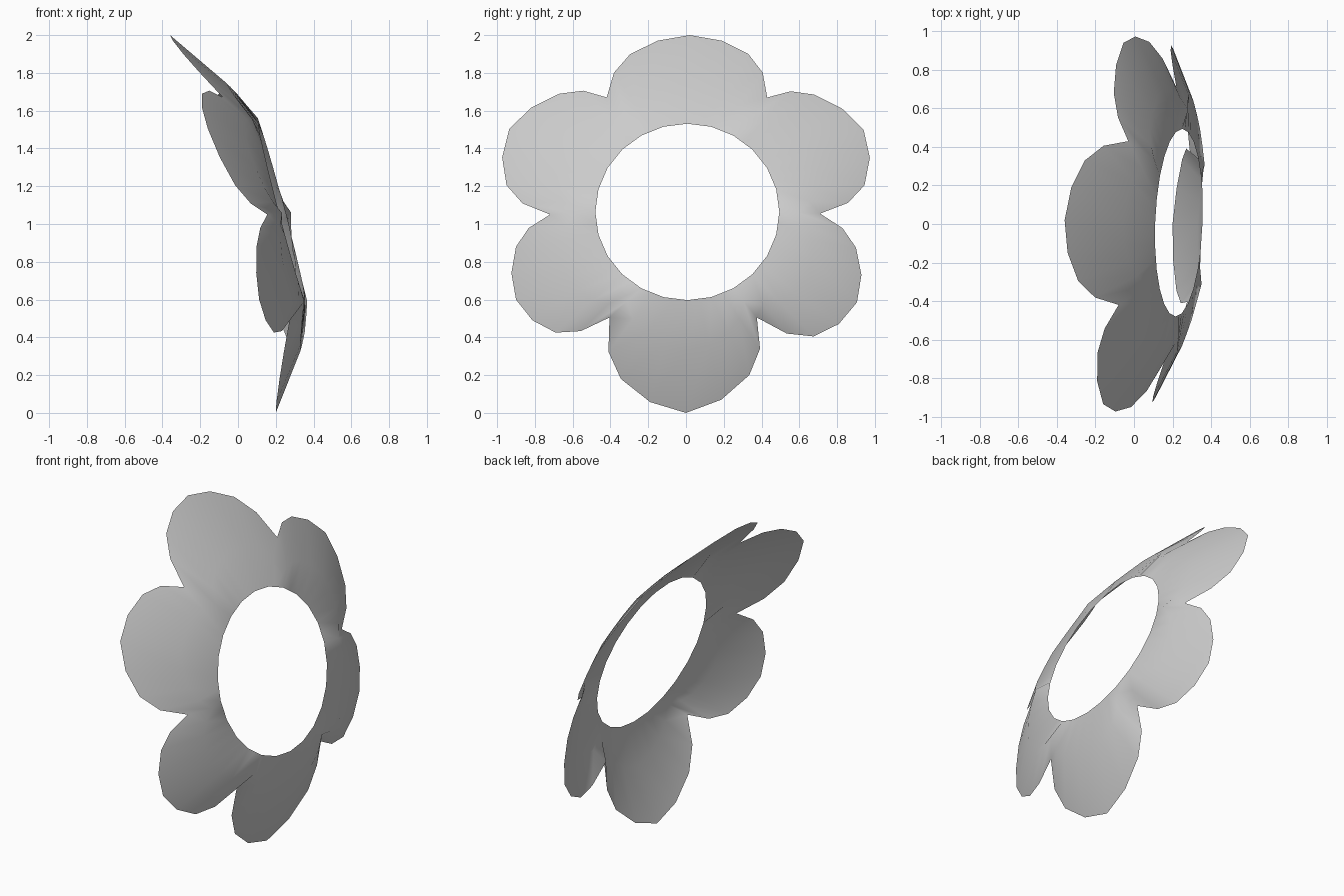
import bpy, bmesh, math
from mathutils import Vector

if "Cube" in bpy.data.objects:
    bpy.data.objects.remove(bpy.data.objects["Cube"])

# Each petal rim: starting notch, shoulder, tip, shoulder (x, y, z)
petals = [
    [(-.08, -.42, 1.67), (-.29, -.295, 1.9), (-.36, .02, 2.0), (-.255, .33, 1.9)],
    [(-.03, .43, 1.67), (-.105, .68, 1.685), (-.055, .94, 1.5), (.08, .945, 1.205)],
    [(.22, .71, 1.055), (.19, .90, .875), (.205, .905, .585), (.255, .675, .405)],
    [(.29, .375, .505), (.25, .335, .20), (.20, 0, 0), (.22, -.345, .18)],
    [(.275, -.405, .505), (.19, -.69, .425), (.112, -.90, .60), (.098, -.90, .88)],
    [(.155, -.72, 1.05), (-.015, -.95, 1.205), (-.16, -.935, 1.505), (-.19, -.67, 1.69)],
]


def petal_rim(a, b, c, d, e):
    """Round the five control points into eight rim segments."""
    return [a, (3*a + 6*b - c) / 8, b, (9*(b + c) - a - d) / 16,
            c, (9*(c + d) - b - e) / 16, d, (3*e + 6*d - c) / 8]


def hole_point(i):
    """Tilted 24-sided centre opening; odd columns sit mid-side."""
    if i % 2:
        return (hole_point(i - 1) + hole_point(i + 1)) / 2
    t = math.radians(-30 + i * 7.5)
    y, z = .007 + .487 * math.sin(t), 1.064 + .467 * math.cos(t)
    return Vector((.2325 - .263 * (z - 1.064) + .035 * y, y, z))


rim = []
for k, p in enumerate(petals):
    ctrl = [Vector(v) for v in p + [petals[(k + 1) % 6][0]]]
    rim += petal_rim(*ctrl)
n = len(rim)
hole = [hole_point(i) for i in range(n)]

# Fold ring bulges forward between the opening and the rim
fold = [h.lerp(r, .45) + Vector((.045, 0, 0)) for h, r in zip(hole, rim)]

bm = bmesh.new()
rings = [[bm.verts.new(v) for v in ring] for ring in (hole, fold, rim)]
for a, b in zip(rings, rings[1:]):
    for i in range(n):
        j = (i + 1) % n
        bm.faces.new((a[i], b[i], b[j], a[j]))
bmesh.ops.recalc_face_normals(bm, faces=bm.faces)
# Petal fronts face +x
if sum(f.normal.x for f in bm.faces) < 0:
    bmesh.ops.reverse_faces(bm, faces=bm.faces)
mesh = bpy.data.meshes.new("flower_petals")
bm.to_mesh(mesh)
bm.free()
for f in mesh.polygons:
    f.use_smooth = True
bpy.context.collection.objects.link(bpy.data.objects.new("flower_petals", mesh))
